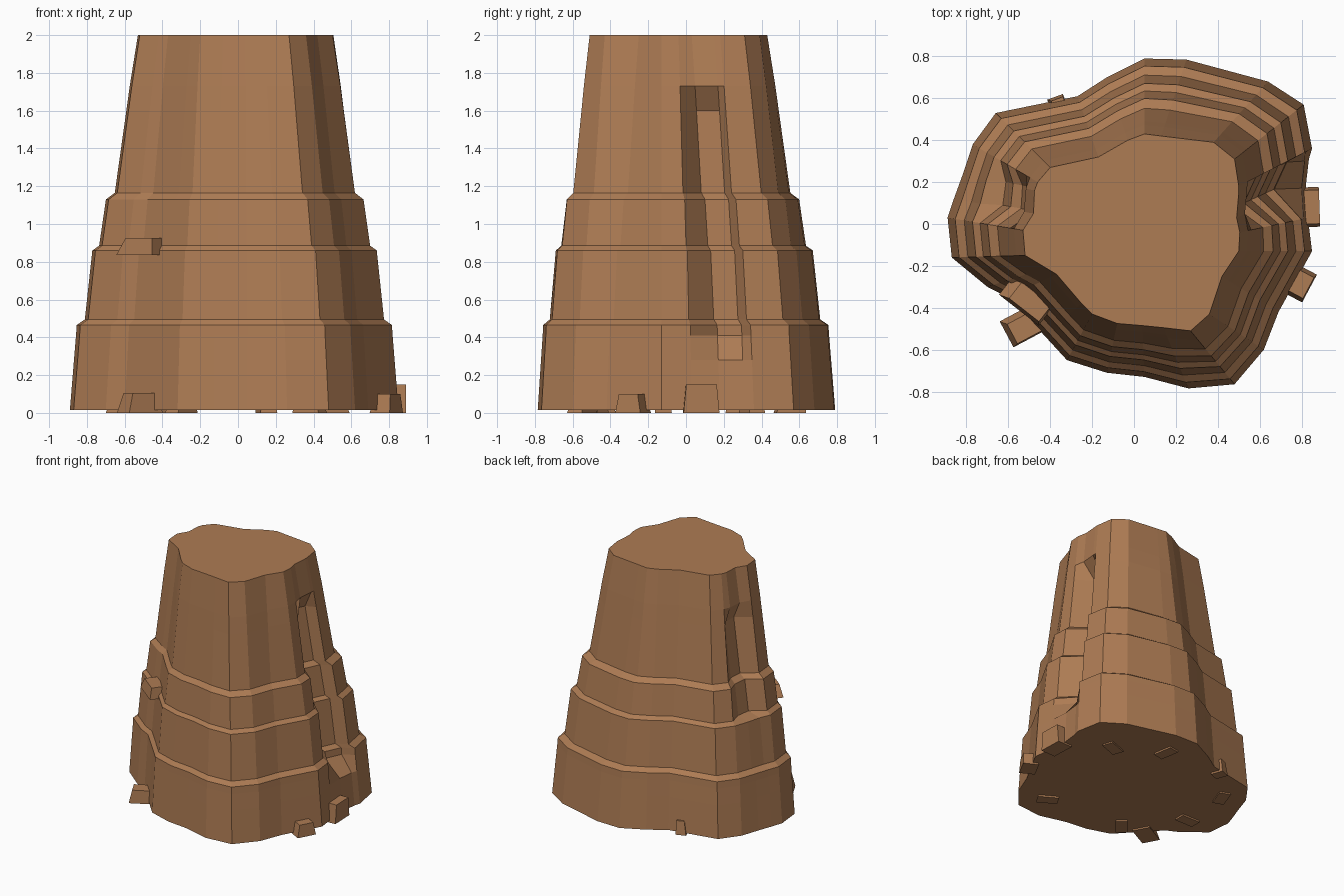
import bpy, bmesh, math
from mathutils import Vector, Matrix

if "Cube" in bpy.data.objects:
    bpy.data.objects.remove(bpy.data.objects["Cube"])

mat = bpy.data.materials.new("sandstone")
mat.diffuse_color = (0.42, 0.2, 0.088, 1)
mat.use_nodes = True
mat.node_tree.nodes["Principled BSDF"].inputs["Base Color"].default_value = mat.diffuse_color


def finish(bm, name):
    bmesh.ops.recalc_face_normals(bm, faces=bm.faces)
    me = bpy.data.meshes.new(name)
    bm.to_mesh(me)
    bm.free()
    me.materials.append(mat)
    ob = bpy.data.objects.new(name, me)
    bpy.context.collection.objects.link(ob)
    return ob


# Matching columns of the rock: base x, y, top x, y (counterclockwise)
COLS = [
    (.85, -.13, .50, -.13), (.83, .03, .505, -.04), (.82, .18, .49, .03),
    (.835, .31, .50, .15), (.85, .36, .50, .18), (.81, .57, .48, .31),
    (.64, .68, .38, .39), (.25, .785, .13, .42), (.05, .79, .05, .43),
    (-.13, .70, -.03, .40), (-.27, .61, -.17, .32), (-.66, .53, -.40, .27),
    (-.77, .38, -.46, .20), (-.82, .23, -.475, .16), (-.86, .12, -.48, .05),
    (-.89, .03, -.53, -.03), (-.87, -.16, -.52, -.15), (-.70, -.30, -.42, -.21),
    (-.60, -.35, -.37, -.24), (-.43, -.53, -.25, -.38), (-.32, -.65, -.20, -.43),
    (-.13, -.71, -.08, -.475), (.05, -.73, .04, -.485), (.26, -.785, .14, -.495),
    (.48, -.765, .27, -.51), (.62, -.60, .36, -.43), (.69, -.42, .42, -.25)]

# Height and taper of each ring: short steep changes are the ledges
LEVELS = [(.015, 0), (.28, .06), (.41, .09), (.465, .10), (.495, .22),
          (.86, .33), (.885, .43), (1.13, .53), (1.165, .66),
          (1.6, .83), (1.73, .88), (2, 1)]

# Gullies: column -> depth, lowest and highest pushed-in ring
GULLIES = {2: (.12, .4, 1.65), 3: (.075, .4, 1.65),
           13: (.06, .87, 1.65), 14: (.07, .87, 1.65)}

# Rock butte
bm = bmesh.new()
rings = []
for z, t in LEVELS:
    ring = []
    for i, (bx, by, tx, ty) in enumerate(COLS):
        p = Vector((bx + (tx - bx) * t, by + (ty - by) * t, z))
        if i in GULLIES:
            depth, lo, hi = GULLIES[i]
            if lo < z < hi:
                p.x -= math.copysign(depth, p.x)
        ring.append(bm.verts.new(p))
    rings.append(ring)
n = len(COLS)
for a, b in zip(rings, rings[1:]):
    for i in range(n):
        j = (i + 1) % n
        bm.faces.new((a[i], a[j], b[j], b[i]))
bm.faces.new(rings[0][::-1])
bm.faces.new(rings[-1])
finish(bm, "rock_butte")


def chip(name, loc, size, turn, tilt=0, taper=.75):
    """Loose stone: a tapered, skewed block standing at loc."""
    bm = bmesh.new()
    bmesh.ops.create_cube(bm, size=1)
    for v in bm.verts:
        if v.co.z > 0:
            v.co.x = v.co.x * taper + .08
            v.co.y *= taper
        v.co = Vector((v.co.x * size[0], v.co.y * size[1], (v.co.z + .5) * size[2]))
    rot = Matrix.Rotation(math.radians(turn), 4, 'Z') @ Matrix.Rotation(math.radians(tilt), 4, 'X')
    bmesh.ops.transform(bm, matrix=Matrix.Translation(loc) @ rot, verts=bm.verts)
    finish(bm, name)


# Stones resting on the ledge and around the foot
chip("ledge_stone", (-.51, -.36, .835), (.24, .13, .09), -38)
chip("foot_stone_front", (-.52, -.48, 0), (.14, .2, .105), -62)
chip("foot_stone_right", (.82, .08, 0), (.13, .19, .15), 2, 0, .85)
chip("foot_stone_right_front", (.785, -.28, 0), (.12, .15, .10), -28)
chip("foot_stone_back", (-.36, .56, 0), (.08, .1, .11), 20)

# Stones buried under the foot, showing just below the base
for k, (x, y) in enumerate([(-.62, -.12), (-.3, -.5), (.15, .55), (.38, -.55), (.5, .35), (-.6, .3)]):
    chip(f"buried_stone_{k}", (x, y, 0), (.16, .09, .08), 50 * k)
